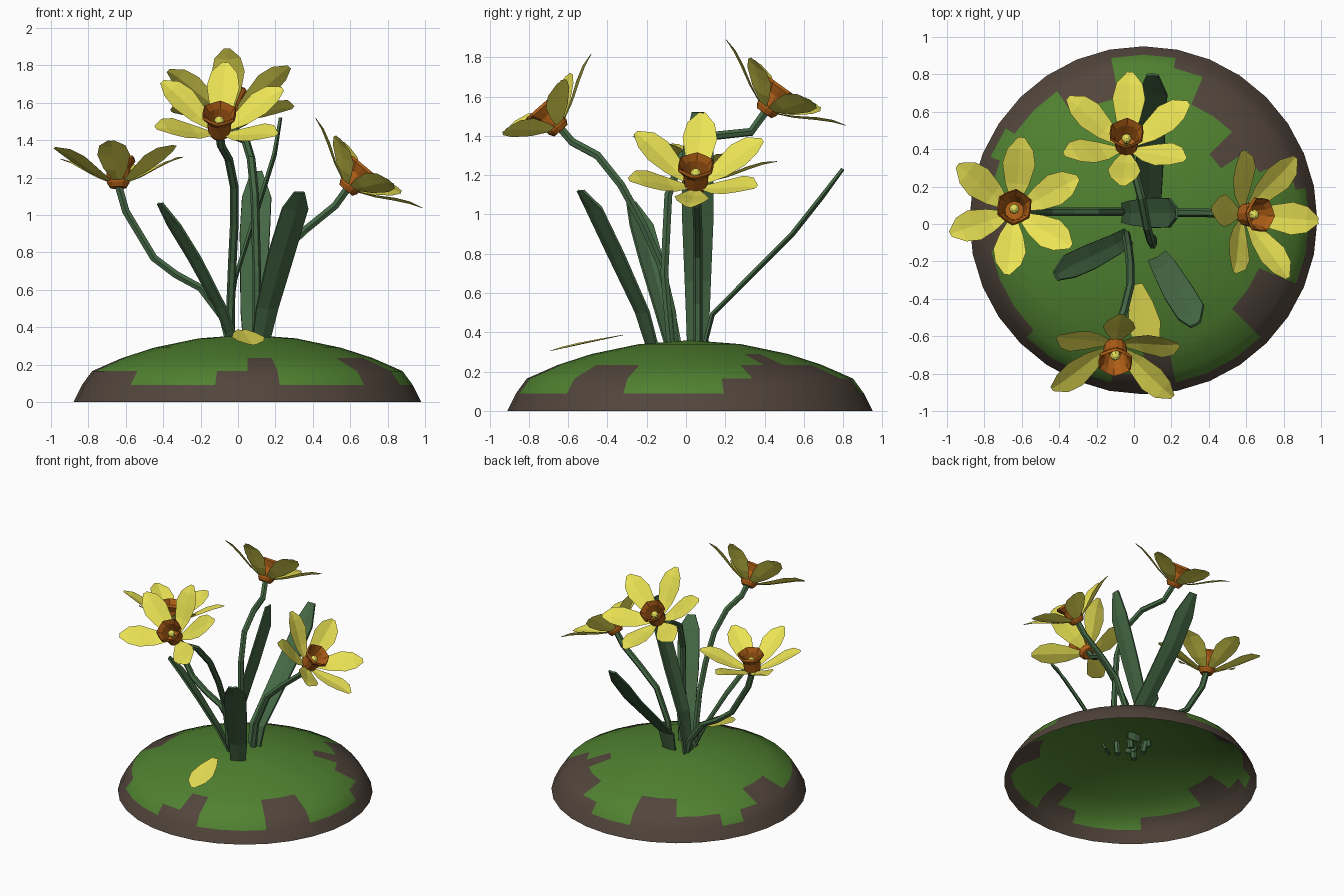
import bpy, bmesh, math
from mathutils import Vector, Matrix

if "Cube" in bpy.data.objects:
    bpy.data.objects.remove(bpy.data.objects["Cube"])

def mat(name, rgb):
    m = bpy.data.materials.new(name)
    m.diffuse_color = (*rgb, 1)
    m.use_nodes = True
    m.node_tree.nodes["Principled BSDF"].inputs["Base Color"].default_value = m.diffuse_color
    return m

SOIL = mat("soil", (.085, .06, .045))
GRASS = mat("grass", (.08, .22, .03))
LEAF = mat("leaf_green", (.06, .14, .06))
PETAL = mat("petal_yellow", (.83, .77, .09))
CUP = mat("cup_orange", (.42, .11, .008))
STIGMA = mat("stigma_yellow", (.8, .75, .1))

def add(name, mesh, *mats):
    ob = bpy.data.objects.new(name, mesh)
    bpy.context.collection.objects.link(ob)
    for m in mats:
        mesh.materials.append(m)
    return ob

def from_bmesh(name, bm, *mats):
    me = bpy.data.meshes.new(name)
    bm.to_mesh(me)
    bm.free()
    return add(name, me, *mats)

def lathe(bm, profile, n, wave=None):
    """Rings of (radius, z); returns bands of quads, outward facing."""
    rings = []
    for i, (r, z) in enumerate(profile):
        ring = []
        for k in range(n):
            a = math.tau * k / n
            rr = r * (wave[i] if wave and k % 2 else 1)
            ring.append(bm.verts.new((rr * math.cos(a), rr * math.sin(a), z)))
        rings.append(ring)
    bands = [[bm.faces.new((a[k], a[(k + 1) % n], b[(k + 1) % n], b[k]))
              for k in range(n)] for a, b in zip(rings, rings[1:])]
    return bands, rings

def blade(bm, path, widths, side, fold):
    """Creased strip along a path, edges lifted by the fold vector."""
    rows = []
    for p, w in zip(path, widths):
        p = Vector(p)
        lift = fold * (w / max(widths))
        rows.append([bm.verts.new(p - side * w + lift), bm.verts.new(p),
                     bm.verts.new(p + side * w + lift)])
    for a, b in zip(rows, rows[1:]):
        for j in (0, 1):
            bm.faces.new((a[j], b[j], b[j + 1], a[j + 1]))

# Mound: hollow dome, grass reaching down to a ragged soil rim
bm = bmesh.new()
bands, rings = lathe(bm, [(.93, 0), (.885, .09), (.83, .165), (.67, .235),
                          (.5, .29), (.26, .34)], 32)
top = bm.verts.new((0, 0, .36))
caps = [bm.faces.new((rings[-1][k], rings[-1][(k + 1) % 32], top)) for k in range(32)]
soil_rows = [1, 2, 3, 4, 3, 3, 2, 1, 1, 3, 3, 2, 2, 1, 2, 3,
             3, 2, 2, 2, 1, 1, 1, 2, 3, 1, 1, 1, 3, 3, 1, 1]
for f in caps:
    f.material_index = 1
for i, band in enumerate(bands):
    for k, f in enumerate(band):
        f.material_index = int(i >= soil_rows[k])
for f in bm.faces:
    f.smooth = True
mound = from_bmesh("mound", bm, SOIL, GRASS)
mound.location = (.05, .02, 0)

# Stems
def stem(name, pts):
    cu = bpy.data.curves.new(name, 'CURVE')
    cu.dimensions = '3D'
    cu.bevel_depth = .023
    cu.bevel_resolution = 1
    cu.use_fill_caps = True
    sp = cu.splines.new('POLY')
    sp.points.add(len(pts) - 1)
    for q, p in zip(sp.points, pts):
        q.co = (*p, 1)
    tmp = bpy.data.objects.new("tmp", cu)
    bpy.context.collection.objects.link(tmp)
    bpy.context.view_layer.update()
    me = bpy.data.meshes.new_from_object(
        tmp.evaluated_get(bpy.context.evaluated_depsgraph_get()))
    bpy.data.objects.remove(tmp)
    me.materials.clear()
    for p in me.polygons:
        p.use_smooth = False
    add(name, me, LEAF)

# Flowers: petals, frilled cup and stigma around a local z axis
def flower(name, base, axis, first, rot, missing=()):
    a = Vector(axis).normalized()
    e1 = Vector(first)
    e1 = (e1 - a * e1.dot(a)).normalized()
    e2 = a.cross(e1)
    M = Matrix.Translation(base) @ Matrix((e1, e2, a)).transposed().to_4x4() \
        @ Matrix.Rotation(math.radians(rot), 4, 'Z')
    bm = bmesh.new()
    for k in range(6):
        if k in missing:
            continue
        t = math.tau * k / 6
        d, s = Vector((math.cos(t), math.sin(t), 0)), Vector((-math.sin(t), math.cos(t), 0))
        path = [d * r + Vector((0, 0, z)) for r, z in
                [(.05, .025), (.14, .065), (.235, .12), (.31, .16), (.375, .185)]]
        blade(bm, path, PETAL_W, s, Vector((0, 0, .014)))
    ob = from_bmesh(name + "_petals", bm, PETAL)
    ob.matrix_world = M

    bm = bmesh.new()
    _, rg = lathe(bm, [(.045, -.005), (.06, .02), (.066, .1), (.1, .145), (.092, .16),
                       (.068, .125), (.05, .04)], 12, [1, 1, 1, .9, .9, 1, 1])
    bm.faces.new(rg[0][::-1])
    bm.faces.new(rg[-1])
    ob = from_bmesh(name + "_cup", bm, CUP)
    ob.matrix_world = M

    bm = bmesh.new()
    bmesh.ops.create_uvsphere(bm, u_segments=8, v_segments=6, radius=.028,
                              matrix=Matrix.Translation((0, 0, .095)))
    bmesh.ops.create_cone(bm, cap_ends=True, segments=6, radius1=.012, radius2=.012,
                          depth=.06, matrix=Matrix.Translation((0, 0, .06)))
    ob = from_bmesh(name + "_stigma", bm, STIGMA)
    ob.matrix_world = M

PETAL_W = [.024, .064, .088, .07, .016]
X, Y, Z = (1, 0, 0), (0, 1, 0), (0, 0, 1)
flower("front_flower", (-.1, -.64, 1.43), (0, -.66, .75), Z, -5, {3})
flower("back_flower", (-.04, .4, 1.52), (0, .58, .81), Y, -3)
flower("left_flower", (-.64, .065, 1.15), (0, .17, .98), Y, -6)
flower("right_flower", (.58, .05, 1.135), (.64, 0, .76), X, -5)

stem("front_stem", [(-.04, -.05, .25), (-.04, -.07, .5), (-.03, -.13, .75), (-.02, -.22, .95),
                    (-.02, -.33, 1.15), (-.05, -.45, 1.3), (-.09, -.58, 1.37), (-.1, -.64, 1.44)])
stem("back_stem", [(.1, -.07, .25), (.1, -.11, .7), (.09, -.09, 1.1), (.07, -.02, 1.3),
                   (.04, .14, 1.4), (-.01, .33, 1.42), (-.04, .41, 1.53)])
stem("left_stem", [(-.03, .065, .25), (-.08, .065, .45), (-.2, .065, .61), (-.33, .065, .68),
                   (-.45, .065, .77), (-.6, .065, 1.02), (-.64, .065, 1.16)])
stem("right_stem", [(.08, .06, .25), (.12, .06, .55), (.22, .06, .79), (.36, .06, .92),
                    (.52, .055, 1.05), (.585, .05, 1.14)])

# Leaves
def leaf(name, path, scale=1):
    lean = Vector(path[-1]) - Vector(path[0])
    side = lean.cross(Vector(Z)).normalized()
    fold = side.cross(lean).normalized() * .012
    bm = bmesh.new()
    blade(bm, path, [w * scale for w in (.052, .066, .08, .078, .03)], side, fold)
    ob = from_bmesh(name, bm, LEAF)
    mod = ob.modifiers.new("thickness", 'SOLIDIFY')
    mod.thickness = .014
    mod.offset = 0

leaf("left_leaf", [(-.02, -.06, .3), (-.1, -.11, .5), (-.24, -.18, .76),
                   (-.35, -.23, .94), (-.42, -.28, 1.06)], .85)
leaf("front_right_leaf", [(.12, -.17, .3), (.16, -.23, .5), (.24, -.37, .8),
                          (.31, -.48, 1.03), (.33, -.54, 1.12)])
leaf("back_leaf", [(.08, .09, .3), (.08, .14, .49), (.09, .55, .9),
                   (.1, .7, 1.09), (.1, .8, 1.23)])
leaf("tall_leaf", [(-.06, .06, .3), (-.01, .06, .66), (.1, .06, 1.0),
                   (.2, .06, 1.32), (.23, .06, 1.52)])

# Fallen petal resting on the mound
bm = bmesh.new()
start, end = Vector((.08, -.69, .305)), Vector((.02, -.32, .385))
side = (end - start).cross(Vector(Z)).normalized()
blade(bm, [start.lerp(end, t) for t in (1, .72, .42, .18, 0)], PETAL_W, -side,
      Vector((0, 0, .008)))
from_bmesh("fallen_petal", bm, PETAL)
